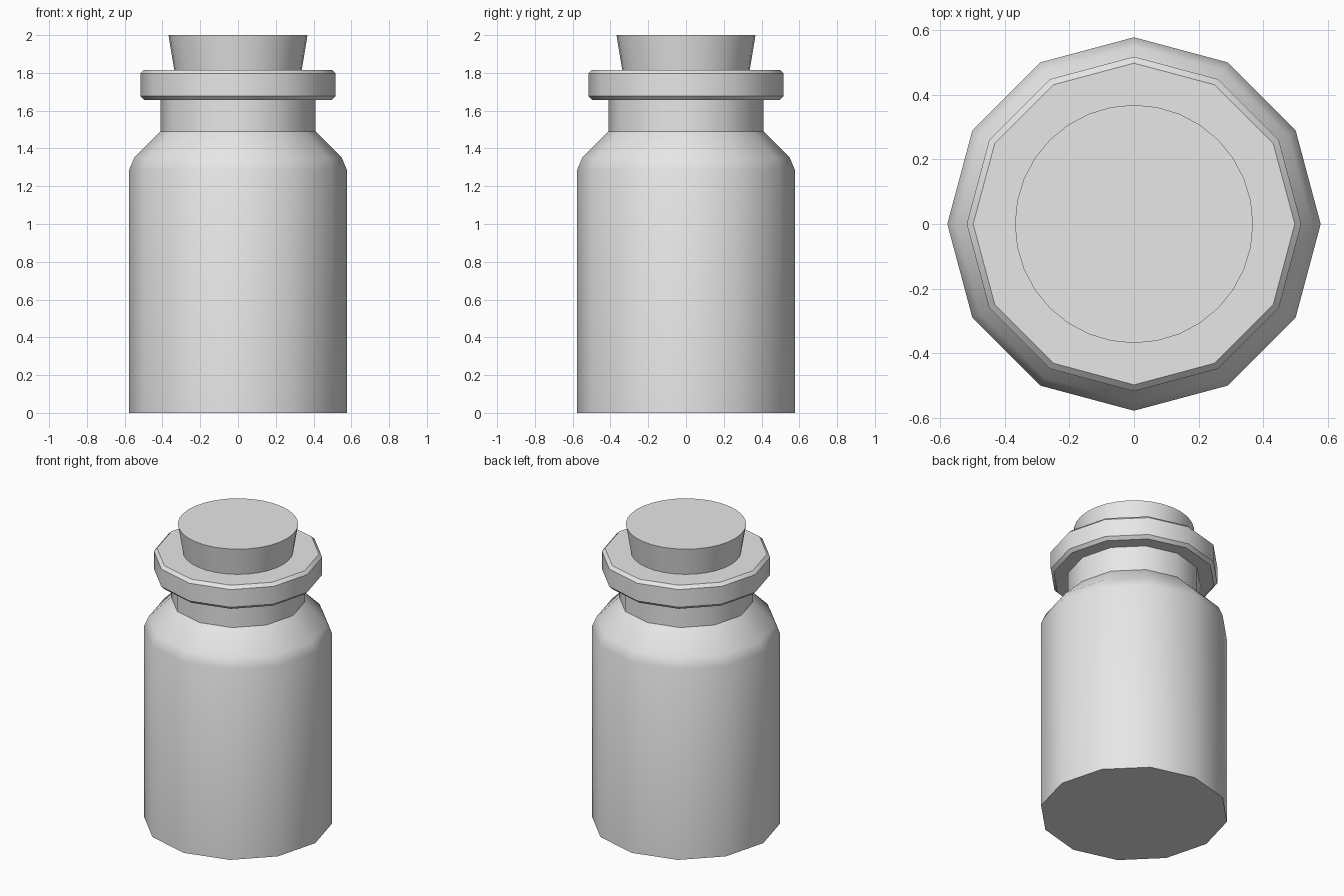
import bpy, bmesh, math

if "Cube" in bpy.data.objects:
    bpy.data.objects.remove(bpy.data.objects["Cube"])


def material(name, value):
    mat = bpy.data.materials.new(name)
    mat.diffuse_color = (value, value, value, 1)
    mat.use_nodes = True
    mat.node_tree.nodes["Principled BSDF"].inputs["Base Color"].default_value = mat.diffuse_color
    return mat


def lathe(name, profile, sides, mat, smooth_angle):
    """Closed turned solid from (radius, height) pairs, bottom to top."""
    bm = bmesh.new()
    rings = []
    for r, z in profile:
        rings.append([bm.verts.new((r * math.cos(2 * math.pi * i / sides),
                                    r * math.sin(2 * math.pi * i / sides), z))
                      for i in range(sides)])
    for low, high in zip(rings, rings[1:]):
        for i in range(sides):
            j = (i + 1) % sides
            bm.faces.new((low[i], low[j], high[j], high[i]))
    bm.faces.new(rings[0][::-1])
    bm.faces.new(rings[-1])
    mesh = bpy.data.meshes.new(name)
    bm.to_mesh(mesh)
    bm.free()
    mesh.materials.append(mat)
    obj = bpy.data.objects.new(name, mesh)
    bpy.context.collection.objects.link(obj)
    bpy.ops.object.select_all(action='DESELECT')
    obj.select_set(True)
    bpy.context.view_layer.objects.active = obj
    bpy.ops.object.shade_smooth_by_angle(angle=math.radians(smooth_angle))
    return obj


grey = material("light_grey", 0.8)

# Twelve-sided jar: body, sloped shoulder, neck and chamfered lip
lathe("jar", [(0.577, 0), (0.577, 1.285), (0.55, 1.35), (0.41, 1.49),
              (0.41, 1.657), (0.497, 1.657), (0.517, 1.677),
              (0.517, 1.796), (0.497, 1.816)], 12, grey, 35)

# Round tapered stopper, seated in the lip
lathe("stopper", [(0.335, 1.80), (0.368, 2.0)], 32, grey, 35)
